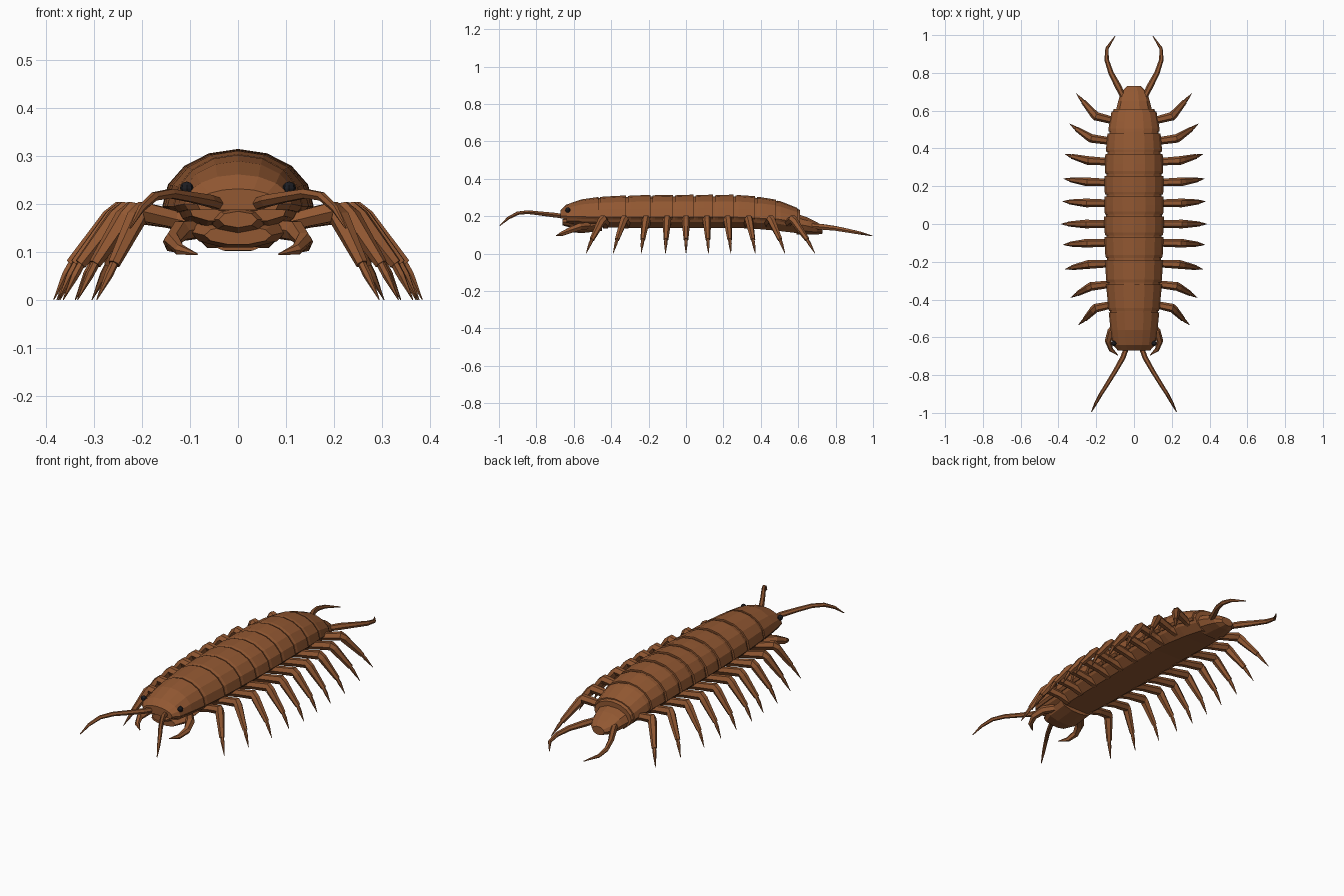
import bpy, bmesh
from math import sin, cos, pi
from mathutils import Vector

cube = bpy.data.objects.get("Cube")
if cube:
    bpy.data.objects.remove(cube)


def material(name, rgb):
    m = bpy.data.materials.new(name)
    m.use_nodes = True
    m.diffuse_color = (*rgb, 1)
    m.node_tree.nodes["Principled BSDF"].inputs["Base Color"].default_value = (*rgb, 1)
    return m


BROWN = material("chestnut brown", (0.29, 0.098, 0.032))
BLACK = material("eye black", (0.012, 0.012, 0.015))


def loft(name, rings, mat=BROWN):
    """Skin a list of equal-length closed rings and cap both ends."""
    bm = bmesh.new()
    loops = [[bm.verts.new(p) for p in r] for r in rings]
    n = len(rings[0])
    for a, b in zip(loops, loops[1:]):
        for i in range(n):
            j = (i + 1) % n
            bm.faces.new((a[i], a[j], b[j], b[i]))
    bm.faces.new(loops[0])
    bm.faces.new(loops[-1])
    bmesh.ops.recalc_face_normals(bm, faces=bm.faces)
    me = bpy.data.meshes.new(name)
    bm.to_mesh(me)
    bm.free()
    me.materials.append(mat)
    ob = bpy.data.objects.new(name, me)
    bpy.context.collection.objects.link(ob)
    return ob


def tube(name, path, radii, sides=6):
    """Tapered limb along a path."""
    pts = [Vector(p) for p in path]
    rings = []
    for i, p in enumerate(pts):
        d = (pts[min(i + 1, len(pts) - 1)] - pts[max(i - 1, 0)]).normalized()
        u = d.cross(Vector((0, 0, 1))).normalized()
        v = u.cross(d)
        rings.append([p + (u * cos(2 * pi * k / sides) + v * sin(2 * pi * k / sides)) * radii[i]
                      for k in range(sides)])
    return loft(name, rings)


def pair(name, path, radii, sides=6):
    for side, s in (("left", 1), ("right", -1)):
        tube(f"{side}_{name}", [(s * x, y, z) for x, y, z in path], radii, sides)


# Body envelope: y, half width, top height, shell edge height, belly height
STATIONS = [
    (-0.67, 0.085, 0.232, 0.200, 0.175), (-0.64, 0.112, 0.262, 0.200, 0.165),
    (-0.56, 0.124, 0.290, 0.198, 0.150), (-0.46, 0.135, 0.304, 0.195, 0.140),
    (-0.30, 0.148, 0.311, 0.195, 0.138), (0.00, 0.157, 0.314, 0.195, 0.138),
    (0.27, 0.155, 0.314, 0.195, 0.138), (0.38, 0.150, 0.305, 0.190, 0.132),
    (0.49, 0.138, 0.286, 0.185, 0.122), (0.61, 0.115, 0.238, 0.165, 0.108)]


def envelope(y):
    for a, b in zip(STATIONS, STATIONS[1:]):
        if y <= b[0]:
            break
    f = (y - a[0]) / (b[0] - a[0])
    return [p + (q - p) * f for p, q in zip(a[1:], b[1:])]


def shell_ring(y, scale=1.0):
    w, top, edge, _ = envelope(y)
    arch = [(w * scale * cos(pi * k / 8), y, edge + (top - edge) * scale * sin(pi * k / 8))
            for k in range(9)]
    return arch + [(-w * 0.93, y, edge - 0.012), (w * 0.93, y, edge - 0.012)]


def core_ring(y):
    w, top, edge, belly = envelope(y)
    arch = [(w * 0.94 * cos(pi * k / 8), y, edge + (top - edge) * 0.94 * sin(pi * k / 8))
            for k in range(9)]
    return arch + [(-w * 0.85, y, edge - 0.025), (-w * 0.55, y, belly),
                   (w * 0.55, y, belly), (w * 0.85, y, edge - 0.025)]


# Inner trunk that shows in the grooves and forms the belly
loft("trunk", [core_ring(s[0]) for s in STATIONS[1:]])

# Head shield
loft("head_shield", [shell_ring(y) for y in (-0.67, -0.64, -0.56, -0.468)])

# Back plates
SEAMS = [-0.46, -0.31, -0.18, -0.06, 0.05, 0.155, 0.265, 0.38, 0.49, 0.605]
for i, (a, b) in enumerate(zip(SEAMS, SEAMS[1:])):
    b -= 0.01
    loft(f"back_plate_{i + 1}", [shell_ring(a, 0.975), shell_ring(a + 0.015),
                                 shell_ring((a + b) / 2, 1.005), shell_ring(b, 1.01)])


# Tail cone: y, half width, centre height, half height
def oval(y, w, z, h, n=10):
    return [(w * cos(2 * pi * k / n), y, z + h * sin(2 * pi * k / n)) for k in range(n)]


loft("tail", [oval(0.59, 0.098, 0.158, 0.058), oval(0.65, 0.084, 0.148, 0.048),
              oval(0.70, 0.068, 0.135, 0.035), oval(0.73, 0.035, 0.128, 0.022)])

# Mouth and lower jaw
loft("mouth", [oval(-0.50, 0.075, 0.165, 0.035, 8), oval(-0.62, 0.06, 0.168, 0.028, 8),
               oval(-0.66, 0.04, 0.168, 0.017, 8)])
loft("lower_jaw", [oval(-0.45, 0.10, 0.155, 0.035), oval(-0.56, 0.10, 0.142, 0.034),
                   oval(-0.62, 0.07, 0.135, 0.02)])

# Eyes
for side, s in (("left", 1), ("right", -1)):
    bpy.ops.mesh.primitive_uv_sphere_add(segments=8, ring_count=6, radius=0.014,
                                         location=(s * 0.107, -0.632, 0.233))
    eye = bpy.context.object
    eye.name = f"{side}_eye"
    eye.data.materials.append(BLACK)

# Venom claws
pair("claw", [(0.08, -0.52, 0.15), (0.12, -0.57, 0.145), (0.137, -0.62, 0.125),
              (0.122, -0.665, 0.105), (0.085, -0.695, 0.095)],
     [0.02, 0.022, 0.018, 0.012, 0.002])

# Antennae
pair("antenna", [(0.03, -0.63, 0.197), (0.06, -0.71, 0.207), (0.10, -0.78, 0.215),
                 (0.14, -0.845, 0.222), (0.175, -0.90, 0.216), (0.203, -0.95, 0.19),
                 (0.225, -0.995, 0.15)],
     [0.013, 0.014, 0.012, 0.011, 0.010, 0.008, 0.002])

# Rear feelers
pair("rear_feeler", [(0.05, 0.66, 0.148), (0.085, 0.73, 0.143), (0.122, 0.80, 0.135),
                     (0.145, 0.87, 0.122), (0.143, 0.93, 0.11), (0.10, 0.995, 0.095)],
     [0.015, 0.017, 0.014, 0.012, 0.009, 0.002])

# Legs: root y, foot y, foot x
LEGS = [(-0.43, -0.535, 0.295), (-0.32, -0.39, 0.335), (-0.21, -0.24, 0.365),
        (-0.10, -0.11, 0.375), (0.00, 0.00, 0.385), (0.11, 0.12, 0.378),
        (0.22, 0.24, 0.372), (0.33, 0.37, 0.365), (0.44, 0.53, 0.34), (0.55, 0.69, 0.305)]
for i, (y0, y1, x1) in enumerate(LEGS):
    root = envelope(y0)[0]
    dy = y1 - y0
    knee = Vector((root + (x1 - root) * 0.43, y0 + dy * 0.15, 0.185))
    ankle = Vector((x1 - 0.036, y0 + dy * 0.7, 0.075))
    foot = Vector((x1, y1, 0.0))
    pair(f"leg_{i + 1}", [(root * 0.5, y0, 0.155), (root * 0.95, y0, 0.168), knee,
                          knee.lerp(ankle, 0.12), ankle],
         [0.024, 0.02, 0.023, 0.022, 0.013])
    pair(f"leg_tip_{i + 1}", [knee.lerp(ankle, 0.95), ankle.lerp(foot, 0.3), foot],
         [0.009, 0.009, 0.001])
